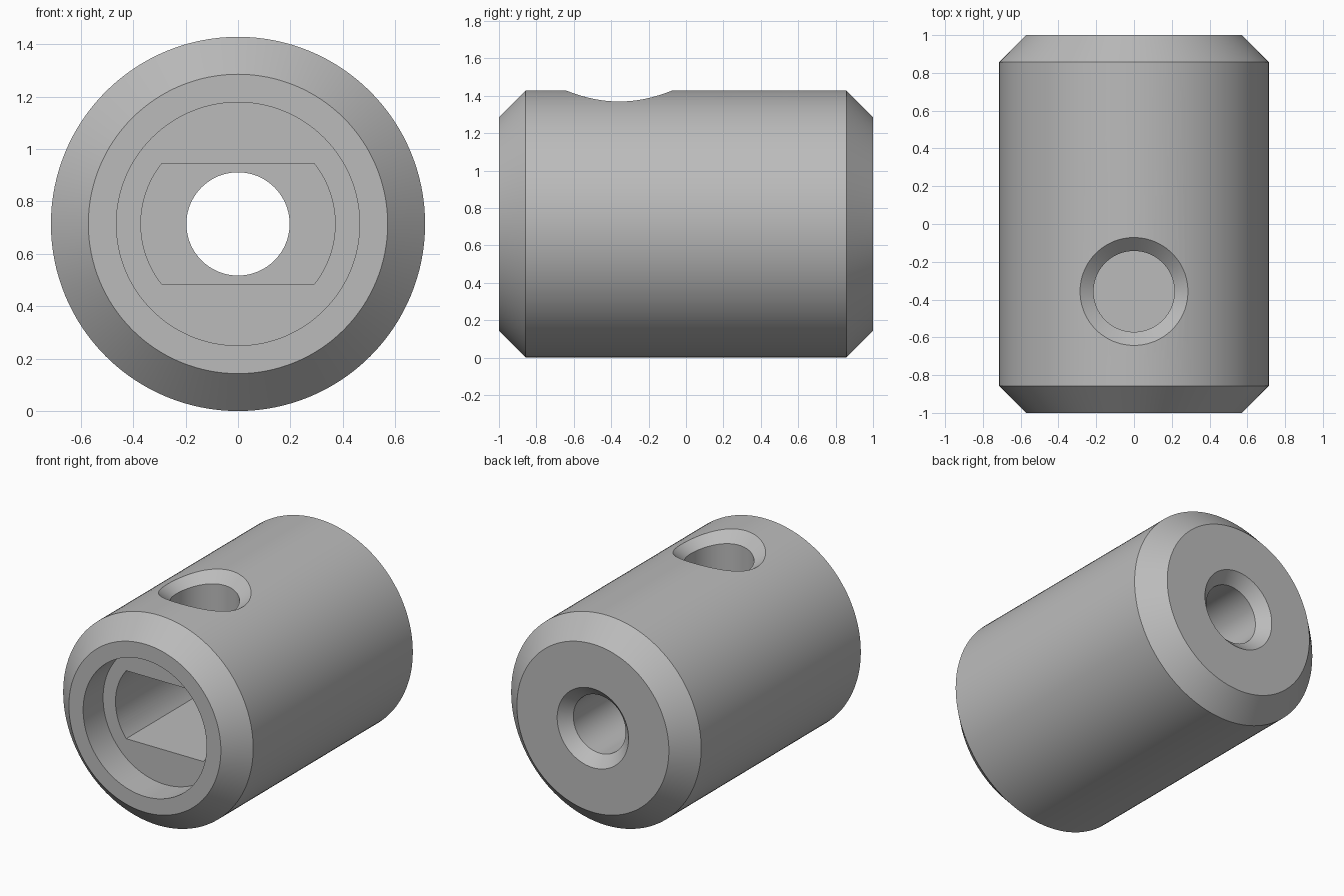
import bpy, bmesh, math

cube = bpy.data.objects.get("Cube")
if cube:
    bpy.data.objects.remove(cube, do_unlink=True)

U = 1 / 7                 # design unit
R = 5 * U                 # body radius, also the height of its axis
SEGMENTS = 128


def make_object(name, bm):
    bmesh.ops.recalc_face_normals(bm, faces=bm.faces[:])
    mesh = bpy.data.meshes.new(name)
    bm.to_mesh(mesh)
    bm.free()
    obj = bpy.data.objects.new(name, mesh)
    bpy.context.collection.objects.link(obj)
    return obj


def loft(name, rings, closed=False):
    """Join equal rings of points; cap the ends unless the loft closes on itself."""
    bm = bmesh.new()
    loops = [[bm.verts.new(p) for p in ring] for ring in rings]
    n = len(loops[0])
    pairs = list(zip(loops, loops[1:]))
    if closed:
        pairs.append((loops[-1], loops[0]))
    else:
        bm.faces.new(loops[0])
        bm.faces.new(loops[-1])
    for a, b in pairs:
        for i in range(n):
            j = (i + 1) % n
            bm.faces.new((a[i], a[j], b[j], b[i]))
    return make_object(name, bm)


def angles(n):
    return [2 * math.pi * i / n for i in range(n)]


# Body: chamfered barrel with front recess, through bore and rear countersink
BORE = 0.197
profile = [(BORE, -5.5 * U), (3.25 * U, -5.5 * U), (3.25 * U, -1), (4 * U, -1),
           (R, -6 * U), (R, 6 * U), (4 * U, 1), (BORE + U / 2, 1), (BORE, 1 - U / 2)]
body = loft("barrel_body", [[(r * math.cos(a), y, R + r * math.sin(a))
                             for a in angles(SEGMENTS)] for r, y in profile], closed=True)

# Flat-sided slot behind the recess
SLOT_R, SLOT_H = 0.371, 0.231
corner = math.asin(SLOT_H / SLOT_R)
arc = [corner * (i / 12 - 1) for i in range(25)]
outline = [(SLOT_R * math.cos(a), SLOT_R * math.sin(a)) for a in arc]
outline += [(-x, -z) for x, z in outline]
slot = loft("slot_cutter", [[(x, y, R + z) for x, z in outline] for y in (-0.9, 0.2)])

# Top hole whose chamfer follows the curved surface
HOLE_Y, HOLE_R, CHAMFER = -2.5 * U, 1.5 * U, 0.5 * U


def hole_ring(r, height):
    return [(r * math.cos(a), HOLE_Y + r * math.sin(a), R + height(r * math.cos(a)))
            for a in angles(96)]


def surface(x):
    return math.sqrt(R * R - x * x)


lower = hole_ring(HOLE_R, lambda x: surface(x) - CHAMFER)
lip = hole_ring(HOLE_R + CHAMFER, surface)
above = [tuple(q + 0.3 * (q - p) for p, q in zip(a, b)) for a, b in zip(lower, lip)]
top_cap = [(x, y, 2 * R + 0.2) for x, y, z in above]
hole = loft("top_hole_cutter", [hole_ring(HOLE_R, lambda x: 0), lower, above, top_cap])

# Cut the openings
bpy.context.view_layer.objects.active = body
for cutter in (slot, hole):
    cutter.hide_render = True
    mod = body.modifiers.new(cutter.name, 'BOOLEAN')
    mod.operation = 'DIFFERENCE'
    mod.solver = 'EXACT'
    mod.object = cutter
    bpy.ops.object.modifier_apply(modifier=mod.name)
    bpy.data.objects.remove(cutter, do_unlink=True)

# Plain grey material
grey = bpy.data.materials.new("plain_grey")
grey.use_nodes = True
color = (0.5, 0.5, 0.5, 1)
grey.diffuse_color = color
grey.node_tree.nodes["Principled BSDF"].inputs["Base Color"].default_value = color
body.data.materials.clear()
body.data.materials.append(grey)

# Smooth round walls, crisp edges
bpy.ops.object.select_all(action='DESELECT')
body.select_set(True)
bpy.ops.object.shade_smooth_by_angle(angle=math.radians(30))
